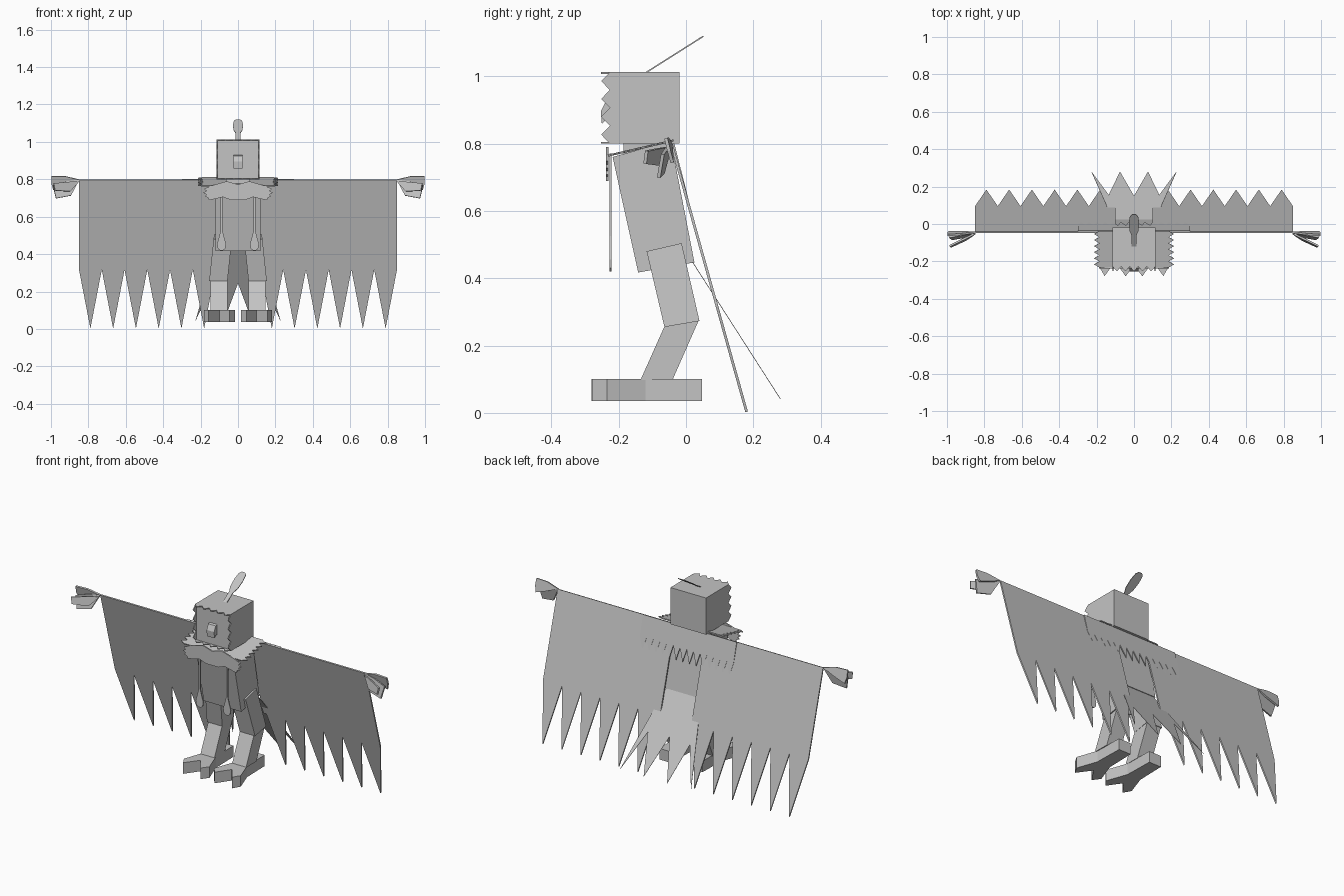
import bpy, bmesh, math
from mathutils import Vector as V

if "Cube" in bpy.data.objects:
    bpy.data.objects.remove(bpy.data.objects["Cube"])

grey = bpy.data.materials.new("plain grey")
grey.diffuse_color = (0.55, 0.55, 0.55, 1)
grey.use_nodes = True
grey.node_tree.nodes["Principled BSDF"].inputs["Base Color"].default_value = grey.diffuse_color


def prism(name, pts, depth, mirror=False, shear=0.0):
    """Extrude a 3D outline along a vector; optionally make the mirrored twin.
    shear leans the part sideways as it goes down."""
    for side in ((1, -1) if mirror else (1,)):
        bm = bmesh.new()
        a = [V(p) for p in pts]
        b = [p + V(depth) for p in a]
        rings = []
        for ring in (a, b):
            rings.append([bm.verts.new((side * (p.x - shear * p.z), p.y, p.z)) for p in ring])
        bm.faces.new(rings[0])
        bm.faces.new(rings[1][::-1])
        n = len(a)
        for i in range(n):
            j = (i + 1) % n
            bm.faces.new((rings[0][j], rings[0][i], rings[1][i], rings[1][j]))
        bmesh.ops.recalc_face_normals(bm, faces=bm.faces)
        label = name if not mirror else name + ("_right" if side > 0 else "_left")
        me = bpy.data.meshes.new(label)
        bm.to_mesh(me)
        bm.free()
        me.materials.append(grey)
        bpy.context.collection.objects.link(bpy.data.objects.new(label, me))


def side_profile(name, yz, x0, x1, **kw):
    prism(name, [(x0, y, z) for y, z in yz], (x1 - x0, 0, 0), **kw)


def plate(name, uv, origin, u, v, thick=0.006, **kw):
    """Thin sheet: 2D outline on the plane spanned by u and v."""
    o, u, v = V(origin), V(u), V(v)
    n = u.cross(v).normalized() * thick
    prism(name, [o + u * a + v * b - n / 2 for a, b in uv], n, **kw)


def zigzag(a, b, n, valley, tip, lean=0.5):
    """Points from a to b alternating valley, tip, ..., valley."""
    s = (b - a) / n
    out = [(a, valley)]
    for i in range(n):
        out += [(a + s * (i + lean), tip), (a + s * (i + 1), valley)]
    return out


X, Y, Z = (1, 0, 0), (0, 1, 0), (0, 0, 1)

# torso leaning forward, neck
side_profile("torso", [(-.218, .76), (-.045, .808), (.025, .447), (-.142, .417)], -.12, .12)
side_profile("neck", [(-.185, .74), (-.06, .74), (-.06, .81), (-.185, .81)], -.065, .065)

# head with a toothed fringe around the face
side_profile("head", [(-.225, .80), (-.02, .80), (-.02, 1.012), (-.225, 1.012)], -.114, .114)
teeth = zigzag(.80, 1.012, 4, -.226, -.252)
plate("head_side_fringe", [(.80, -.215)] + teeth + [(1.012, -.215)], (.112, 0, 0), Z, Y, .005, mirror=True)
teeth = zigzag(-.114, .114, 5, -.228, -.252)
for nm, z in (("top", 1.0095), ("bottom", .8025)):
    plate("head_%s_fringe" % nm, [(-.114, -.215)] + teeth + [(.114, -.215)], (0, 0, z), X, Y, .005)

# beak
side_profile("beak", [(-.22, .93), (-.238, .925), (-.253, .895), (-.25, .858), (-.238, .87), (-.22, .87)], -.024, .024)

# crest feather on the head
half = [(.012, 0), (.013, .07), (.024, .10), (.027, .15), (.022, .19), (.010, .203)]
plate("crest_feather", half + [(-a, b) for a, b in half[::-1]], (0, -.12, 1.01), X, (0, .845, .535), .004)

# toothed shoulder collar lying on the sloping torso top
edge = zigzag(0, .20, 6, .185, .213)
outline = [(x, t) for t, x in edge]
plate("shoulder_collar", outline + [(-x, t) for x, t in outline[::-1]],
      (0, -.232, .764), X, (0, .974, .225), .006)

# chest scarf with ragged ends
ends = [(.145, .765), (.182, .748), (.168, .738), (.186, .728), (.168, .718),
        (.178, .708), (.160, .702), (.155, .688)]
scarf = [(0, .772), (.06, .79)] + ends + [(.08, .705), (.04, .69)]
plate("chest_scarf", scarf + [(-x, z) for x, z in scarf[:0:-1]], (0, -.234, 0), X, Z, .008)

# hanging tassels
drop = [(.005, .77), (.005, .525), (.014, .49), (.024, .455), (.02, .43), (.008, .42)]
plate("tassel", drop + [(-x, z) for x, z in drop[::-1]], (.088, -.224, 0), X, Z, .006, mirror=True)

# wings: sloping sheets with long feather tips
slope = V((0, .223, -.795)).normalized()
wing_len = V((0, .223, -.795)).length
valley = .48 / .795 * wing_len
plate("wing", [(.10, 0), (.10, valley)] + zigzag(.12, .85, 6, valley, wing_len) + [(.85, 0)],
      (0, -.043, .798), X, slope, .008, mirror=True)

# short feather row across the back
plate("back_feather_row", [(-.30, 0)] + zigzag(-.30, .30, 14, .115, .188, .35) + [(.30, 0)],
      (0, -.037, .80), X, V((0, .046, -.183)).normalized(), .005)

# tail fan
tail = V((0, .26, -.405))
fan = [(.112, 0), (.228, 1), (.135, .52), (.075, 1), (0, .50)]
plate("tail_fan", fan + [(-x, t) for x, t in fan[3::-1]], (0, .02, .447), X, tail, .002)

# wing tip feathers
plate("upper_finger_feather", [(0, 0), (.075, .018), (.148, .018), (.150, -.02), (.14, -.055), (.07, -.03)],
      (.848, -.045, .798), (1, -.07, 0), (0, -.25, 1), .01, mirror=True)
plate("lower_finger_feather", [(0, 0), (.07, -.01), (.142, -.03), (.125, -.10), (.045, -.085)],
      (.848, -.045, .798), (1, -.13, 0), (0, .2, 1), .01, mirror=True)
plate("front_finger_feather", [(0, 0), (.07, -.005), (.138, -.012), (.132, -.05), (.05, -.055)],
      (.848, -.05, .79), (1, -.47, 0), (0, .2, 1), .01, mirror=True)

# legs
side_profile("thigh", [(-.117, .48), (-.013, .504), (.04, .273), (-.064, .255)],
             .083, .181, mirror=True, shear=.105)
side_profile("shin", [(-.064, .257), (.038, .275), (-.04, .098), (-.135, .098)], .057, .146, mirror=True)

# forked feet
foot = [(.062, .047), (.138, .047), (.142, -.12), (.182, -.235), (.157, -.278), (.10, -.20),
        (.045, -.28), (.015, -.24), (.058, -.12)]
prism("foot", [(x, y, .036) for x, y in foot], (0, 0, .064), mirror=True)
